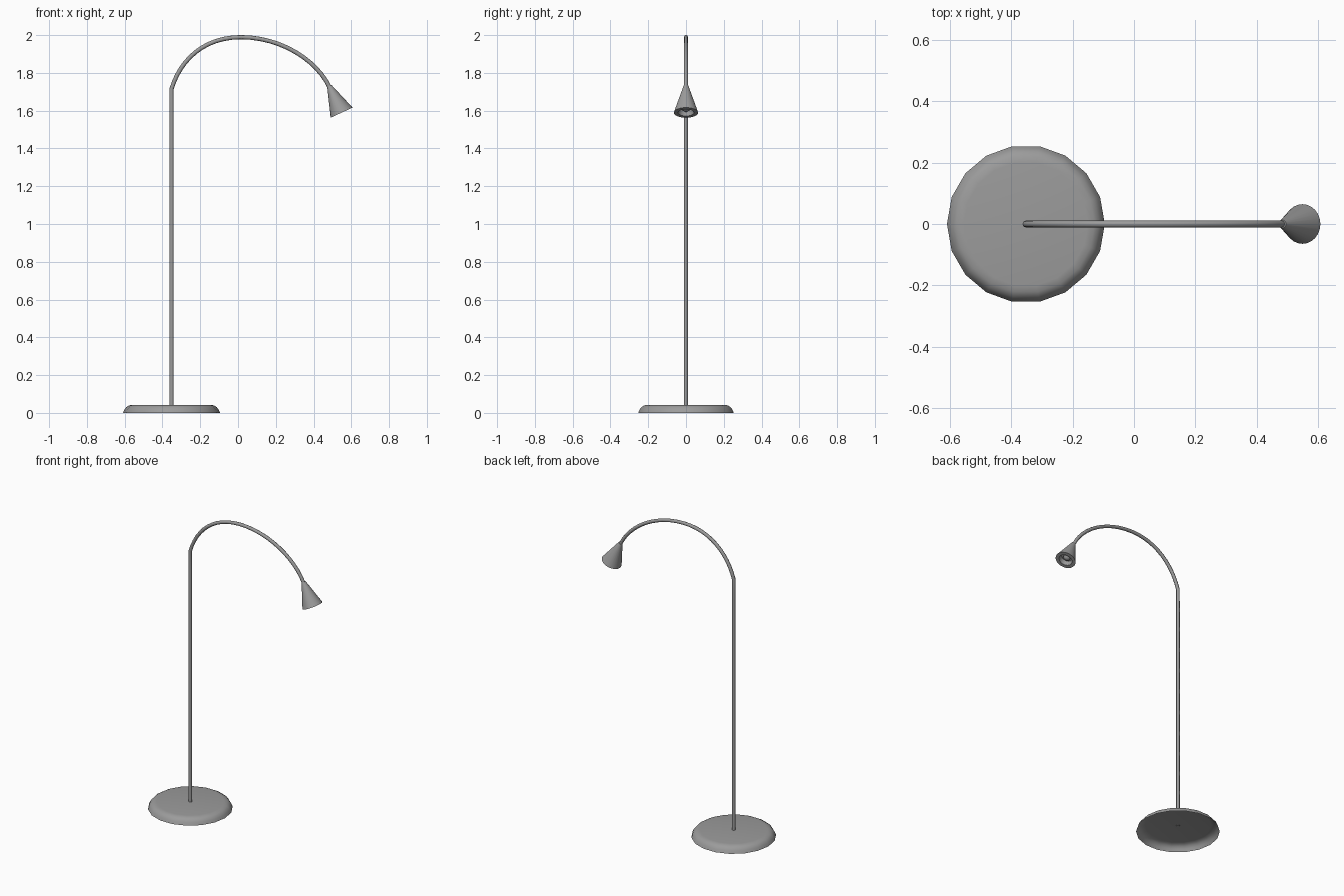
import bpy, bmesh, math
from mathutils import Vector

if "Cube" in bpy.data.objects:
    bpy.data.objects.remove(bpy.data.objects["Cube"])

# dark grey finish shared by every part
grey = bpy.data.materials.new("dark_grey")
grey.diffuse_color = (0.33, 0.33, 0.33, 1)
grey.use_nodes = True
grey.node_tree.nodes["Principled BSDF"].inputs["Base Color"].default_value = grey.diffuse_color

def lathe(name, profile, sides, loc=(0, 0, 0), axis=(0, 0, 1)):
    """Revolve (radius, height) points; radius 0 closes with a pole."""
    bm = bmesh.new()
    rings = []
    for r, z in profile:
        n = sides if r > 0 else 1
        rings.append([bm.verts.new((r * math.cos(2 * math.pi * i / sides),
                                    r * math.sin(2 * math.pi * i / sides), z)) for i in range(n)])
    for a, b in zip(rings, rings[1:]):
        for i in range(sides):
            j = (i + 1) % sides
            quad = [a[i % len(a)], a[j % len(a)], b[j % len(b)], b[i % len(b)]]
            bm.faces.new(list(dict.fromkeys(quad)))
    bmesh.ops.recalc_face_normals(bm, faces=bm.faces)
    me = bpy.data.meshes.new(name)
    bm.to_mesh(me)
    bm.free()
    me.materials.append(grey)
    ob = bpy.data.objects.new(name, me)
    bpy.context.collection.objects.link(ob)
    ob.location = loc
    ob.rotation_mode = 'QUATERNION'
    ob.rotation_quaternion = Vector(axis).to_track_quat('Z', 'Y')
    smooth(ob)
    return ob

def smooth(ob):
    bpy.ops.object.select_all(action='DESELECT')
    ob.select_set(True)
    bpy.context.view_layer.objects.active = ob
    bpy.ops.object.shade_smooth_by_angle(angle=math.radians(35))

PX = -0.352

# foot: thin shell with softened rim, open underneath
lathe("base", [(0.257, 0), (0.249, 0.018), (0.239, 0.031),
               (0.224, 0.040), (0.202, 0.043), (0, 0.043)], 18, (PX, 0, 0))

# pole and gooseneck: one bevelled bezier path (point, left handle, right handle)
path = [((PX, 0.04), (PX, 0), (PX, 0.5)),
        ((PX, 1.715), (PX, 1.2), (-0.305, 1.87)),
        ((0.015, 1.989), (-0.18, 1.989), (0.225, 1.989)),
        ((0.485, 1.722), (0.416, 1.87), (0.5, 1.69))]
cu = bpy.data.curves.new("pole_and_neck", 'CURVE')
cu.dimensions = '3D'
cu.bevel_depth = 0.0112
cu.bevel_resolution = 2
cu.resolution_u = 12
cu.use_fill_caps = True
cu.materials.append(grey)
sp = cu.splines.new('BEZIER')
sp.bezier_points.add(len(path) - 1)
for bp, (co, hl, hr) in zip(sp.bezier_points, path):
    bp.handle_left_type = bp.handle_right_type = 'FREE'
    bp.co, bp.handle_left, bp.handle_right = [(x, 0, z) for x, z in (co, hl, hr)]
pole = bpy.data.objects.new("pole_and_neck", cu)
bpy.context.collection.objects.link(pole)

# conical shade with a flat rim ring and a recess, pointing along the neck end
tip, aim = (0.483, 0, 1.731), (0.42, 0, -0.91)
lathe("shade", [(0, 0), (0.013, 0), (0.0645, 0.156), (0.042, 0.156),
                (0.036, 0.125), (0, 0.125)], 24, tip, aim)

# bulb sitting in the recess
lathe("bulb", [(0.024, 0.125), (0.022, 0.137), (0.012, 0.146), (0, 0.148)], 16, tip, aim)
